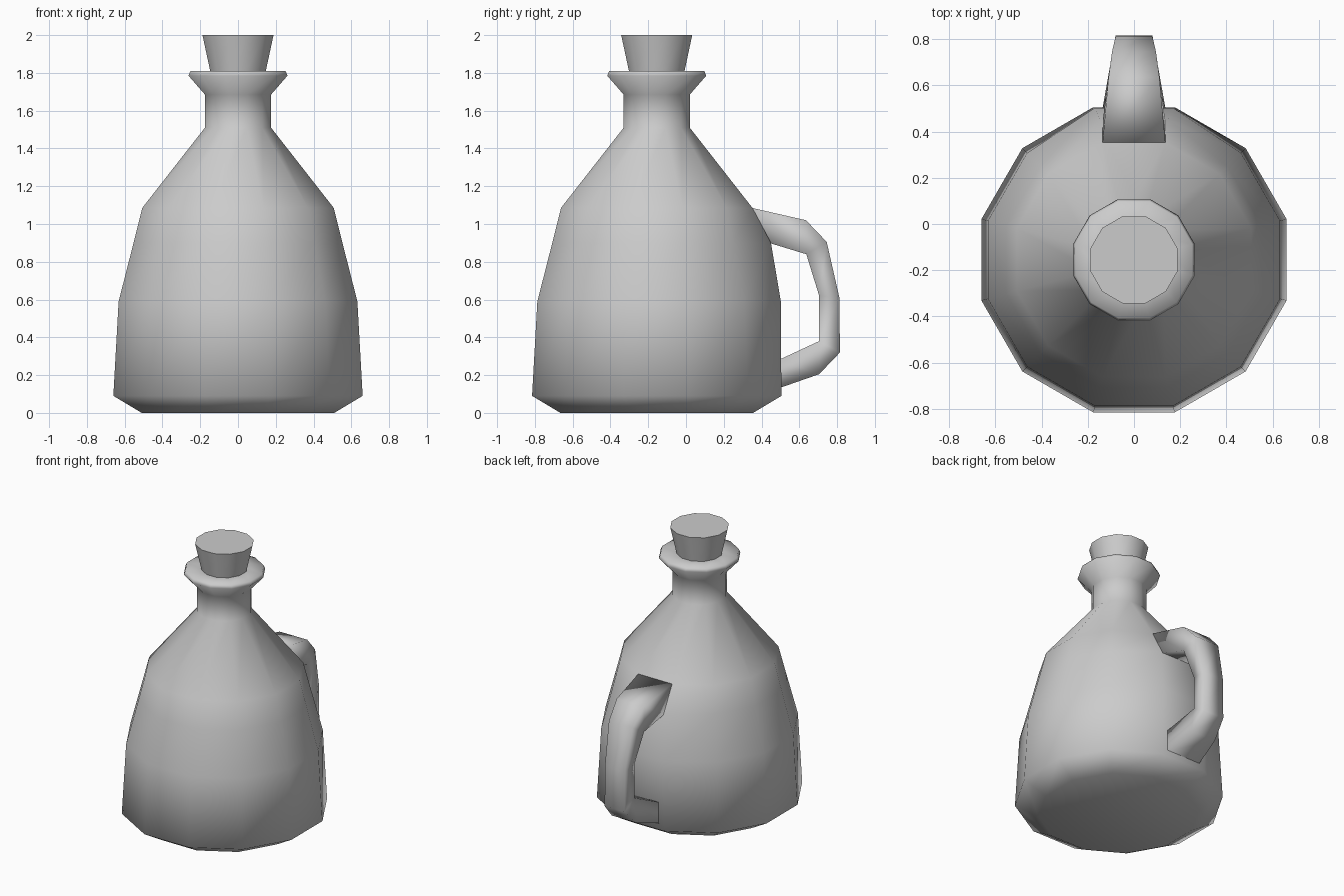
import bpy, bmesh, math

if "Cube" in bpy.data.objects:
    bpy.data.objects.remove(bpy.data.objects["Cube"])

SIDES = 12
CY = -0.155  # bottle axis sits forward of the handle


def finish(name, bm):
    bmesh.ops.remove_doubles(bm, verts=bm.verts, dist=0.0005)
    bmesh.ops.recalc_face_normals(bm, faces=bm.faces)
    me = bpy.data.meshes.new(name)
    bm.to_mesh(me)
    bm.free()
    ob = bpy.data.objects.new(name, me)
    bpy.context.collection.objects.link(ob)
    return ob


def loft(bm, rings):
    loops = [[bm.verts.new(p) for p in ring] for ring in rings]
    n = len(loops[0])
    for a, b in zip(loops, loops[1:]):
        for i in range(n):
            j = (i + 1) % n
            bm.faces.new((a[i], a[j], b[j], b[i]))
    bm.faces.new(loops[0])
    bm.faces.new(loops[-1])


def ring(apothem, z, back=None):
    """12-gon with flat sides on the axes; 'back' moves the rear face in y."""
    r = apothem / math.cos(math.pi / SIDES)
    pts = []
    for i in range(SIDES):
        a = math.tau * (i + 0.5) / SIDES
        x, y = r * math.cos(a), CY + r * math.sin(a)
        if back is not None and y > CY + apothem - 0.001:
            y = back
        pts.append((x, y, z))
    return pts


def smooth(ob, angle):
    bpy.ops.object.select_all(action='DESELECT')
    ob.select_set(True)
    bpy.context.view_layer.objects.active = ob
    bpy.ops.object.shade_smooth_by_angle(angle=math.radians(angle))


# Bottle body, neck and flared lip: (apothem, height, rear face y)
profile = [(0.51, 0.0), (0.66, 0.09), (0.632, 0.59, 0.502),
           (0.553, 0.90, 0.45), (0.507, 1.085), (0.175, 1.51),
           (0.175, 1.685), (0.262, 1.785), (0.252, 1.81), (0.145, 1.81)]
bm = bmesh.new()
loft(bm, [ring(*p) for p in profile])
smooth(finish("bottle", bm), 75)

# Tapered stopper
bm = bmesh.new()
loft(bm, [ring(0.145, 1.80), ring(0.188, 2.0)])
smooth(finish("stopper", bm), 40)

# Handle: (outer y, outer z, inner y, inner z, half width)
sections = [(0.35, 1.085, 0.44, 0.90, 0.136),
            (0.635, 1.02, 0.637, 0.84, 0.110),
            (0.745, 0.905, 0.637, 0.84, 0.095),
            (0.812, 0.61, 0.705, 0.62, 0.080),
            (0.815, 0.32, 0.705, 0.38, 0.080),
            (0.705, 0.205, 0.705, 0.38, 0.100),
            (0.49, 0.13, 0.49, 0.28, 0.138)]
bm = bmesh.new()
loft(bm, [[(-w, oy, oz), (w, oy, oz), (w, iy, iz), (-w, iy, iz)]
          for oy, oz, iy, iz, w in sections])
# Drop the collapsed faces where inner corners are shared
bmesh.ops.remove_doubles(bm, verts=bm.verts, dist=0.025)
smooth(finish("handle", bm), 100)
